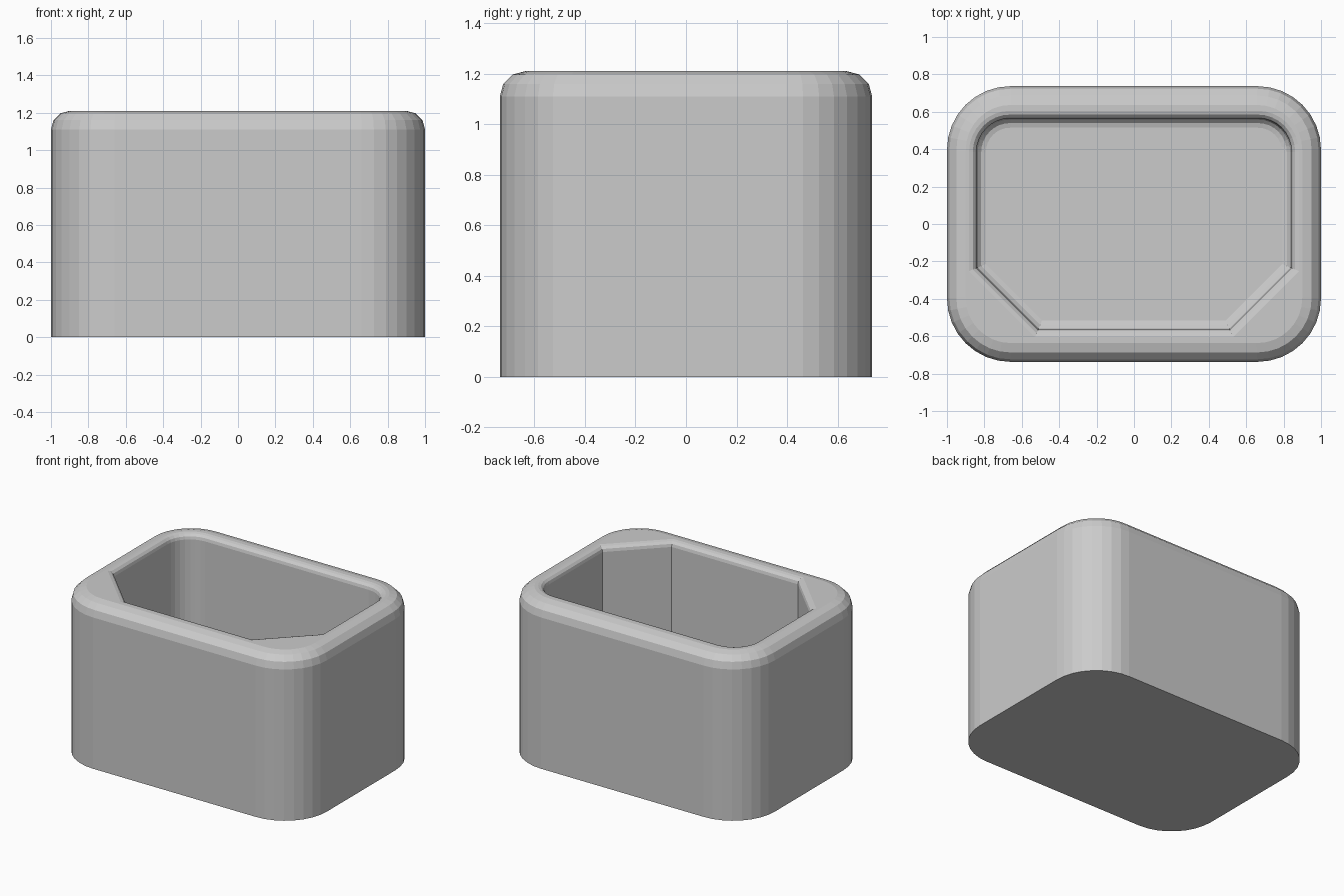
import bpy, bmesh
from math import sin, cos, pi, radians
from mathutils import Vector

if "Cube" in bpy.data.objects:
    bpy.data.objects.remove(bpy.data.objects["Cube"], do_unlink=True)

SEGS = 8                      # faces around each corner
HEIGHT, FLOOR = 1.21, 0.15
LIP, RIM, COVE = 0.10, 0.04, 0.05


def outline(w, d, r, front_cut=0):
    """Counter-clockwise rounded rectangle; front corners may be cut straight."""
    pts = []
    for i, (sx, sy) in enumerate([(1, -1), (1, 1), (-1, 1), (-1, -1)]):
        start = radians(90 * i - 90)
        if front_cut and sy < 0:
            a = Vector((sx * (w - front_cut), -d))
            b = Vector((sx * w, -d + front_cut))
            if sx < 0:
                a, b = b, a
            pts += [a.lerp(b, k / SEGS) for k in range(SEGS + 1)]
        else:
            for k in range(SEGS + 1):
                t = start + pi / 2 * k / SEGS
                pts.append(Vector((sx * (w - r) + r * cos(t), sy * (d - r) + r * sin(t))))
    return pts


def inset(pts, amount):
    """Move an outline inward along its mitred normals."""
    out = []
    for i, p in enumerate(pts):
        e1 = (p - pts[i - 1]).normalized()
        e2 = (pts[(i + 1) % len(pts)] - p).normalized()
        n1, n2 = Vector((-e1.y, e1.x)), Vector((-e2.y, e2.x))
        out.append(p + (n1 + n2) * amount / (1 + n1.dot(n2)))
    return out


outer = outline(1.0, 0.737, 0.34)
inner = outline(0.842, 0.565, 0.18, front_cut=0.33)
quarter = [pi / 2 * k / 3 for k in range(4)]

# Cross-section from the base, over the rounded lip, down to the floor
rings = [(outer, 0)]
rings += [(inset(outer, LIP * (1 - cos(t))), HEIGHT - LIP + LIP * sin(t)) for t in quarter]
rings += [(inset(inner, -RIM * (1 - sin(t))), HEIGHT - RIM + RIM * cos(t)) for t in quarter]
rings += [(inset(inner, COVE * (1 - cos(t))), FLOOR + COVE - COVE * sin(t)) for t in quarter]

bm = bmesh.new()
loops = [[bm.verts.new((p.x, p.y, z)) for p in pts] for pts, z in rings]
for low, high in zip(loops, loops[1:]):
    for i in range(len(low)):
        j = (i + 1) % len(low)
        bm.faces.new((low[i], low[j], high[j], high[i]))
bm.faces.new(reversed(loops[0]))      # underside
bm.faces.new(loops[-1])               # inside floor

mesh = bpy.data.meshes.new("container")
bm.to_mesh(mesh)
bm.free()
container = bpy.data.objects.new("container", mesh)
bpy.context.collection.objects.link(container)

# Plain grey material
grey = bpy.data.materials.new("light grey")
grey.use_nodes = True
colour = (0.6, 0.6, 0.6, 1)
grey.diffuse_color = colour
for node in grey.node_tree.nodes:
    if node.type == 'BSDF_PRINCIPLED':
        node.inputs["Base Color"].default_value = colour
mesh.materials.append(grey)
